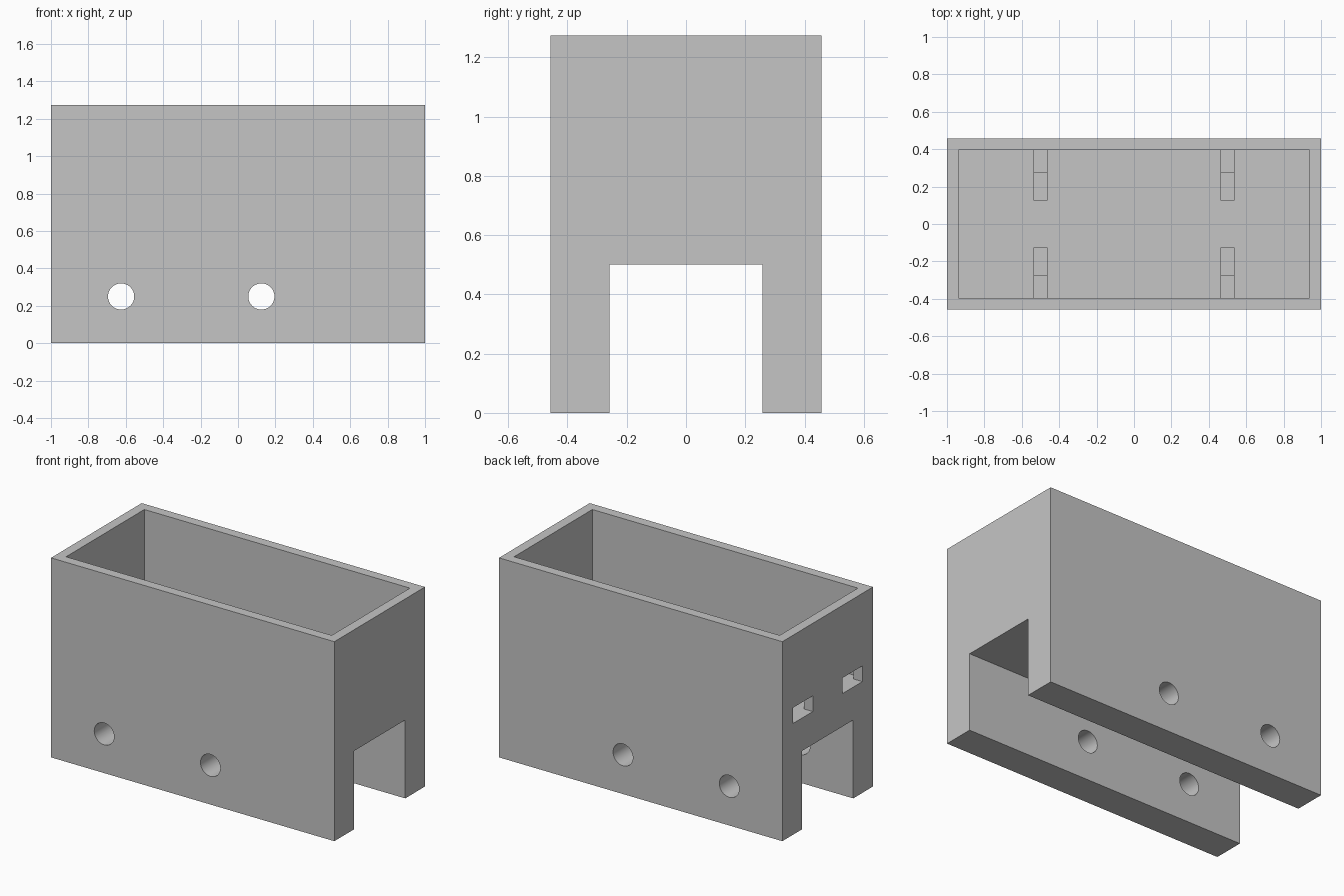
import bpy
import math

old = bpy.data.objects.get("Cube")
if old:
    bpy.data.objects.remove(old, do_unlink=True)

LENGTH, WIDTH, HEIGHT = 2.0, 0.914, 1.273
WALL = 0.0625
LEG = 0.199
NOTCH_TOP = 0.5
FLOOR = 0.71

grey = bpy.data.materials.new("light grey")
grey.use_nodes = True
colour = (0.56, 0.56, 0.56, 1)
grey.diffuse_color = colour
grey.node_tree.nodes["Principled BSDF"].inputs["Base Color"].default_value = colour


def box(name, x, y, z):
    """Box spanning the given (low, high) ranges."""
    spans = (x, y, z)
    bpy.ops.mesh.primitive_cube_add(size=1, location=[(a + b) / 2 for a, b in spans])
    obj = bpy.context.object
    obj.name = name
    obj.scale = [b - a for a, b in spans]
    bpy.ops.object.transform_apply(location=True, rotation=False, scale=True)
    obj.data.materials.append(grey)
    return obj


def cut(target, cutter):
    """Subtract the cutter from the target and discard it."""
    cutter.hide_render = True
    mod = target.modifiers.new("cut", "BOOLEAN")
    mod.operation = "DIFFERENCE"
    mod.solver = "EXACT"
    mod.object = cutter
    bpy.context.view_layer.objects.active = target
    bpy.ops.object.modifier_apply(modifier=mod.name)
    bpy.data.objects.remove(cutter, do_unlink=True)


hx, hy = LENGTH / 2, WIDTH / 2
ix, iy = hx - WALL, hy - WALL

# Open box standing on two long legs
body = box("box_body", (-hx, hx), (-hy, hy), (0, HEIGHT))
cut(body, box("cavity", (-ix, ix), (-iy, iy), (FLOOR, HEIGHT + 0.1)))
cut(body, box("notch", (-hx - 0.1, hx + 0.1), (LEG - hy, hy - LEG), (-0.1, NOTCH_TOP)))

# Bolt holes through both legs
for x in (-0.625, 0.125):
    bpy.ops.mesh.primitive_cylinder_add(
        vertices=48, radius=0.07, depth=2, location=(x, 0, 0.25),
        rotation=(math.pi / 2, 0, 0))
    bolt_hole = bpy.context.object
    bolt_hole.data.materials.append(grey)
    cut(body, bolt_hole)

# Cable windows in one end wall, level with the floor
for y in (-0.25, 0.25):
    cut(body, box("window", (-hx - 0.1, -ix + 0.05), (y - 0.1, y + 0.1), (FLOOR, FLOOR + 0.1)))

# Stepped supports on the inner floor
for side, side_name in ((-1, "front"), (1, "back")):
    for x, end_name in ((-0.5, "right"), (0.5, "left")):
        span = (x - 0.0375, x + 0.0375)
        for part, near, far, top in (("step", 0.125, 0.275, 0.76),
                                     ("post", 0.275, iy, 0.82)):
            box(f"support_{part}_{side_name}_{end_name}", span,
                sorted((side * near, side * far)), (FLOOR, top))

# Smooth hole walls, sharp edges elsewhere
bpy.ops.object.select_all(action="DESELECT")
body.select_set(True)
bpy.context.view_layer.objects.active = body
bpy.ops.object.shade_smooth_by_angle(angle=math.radians(30))
